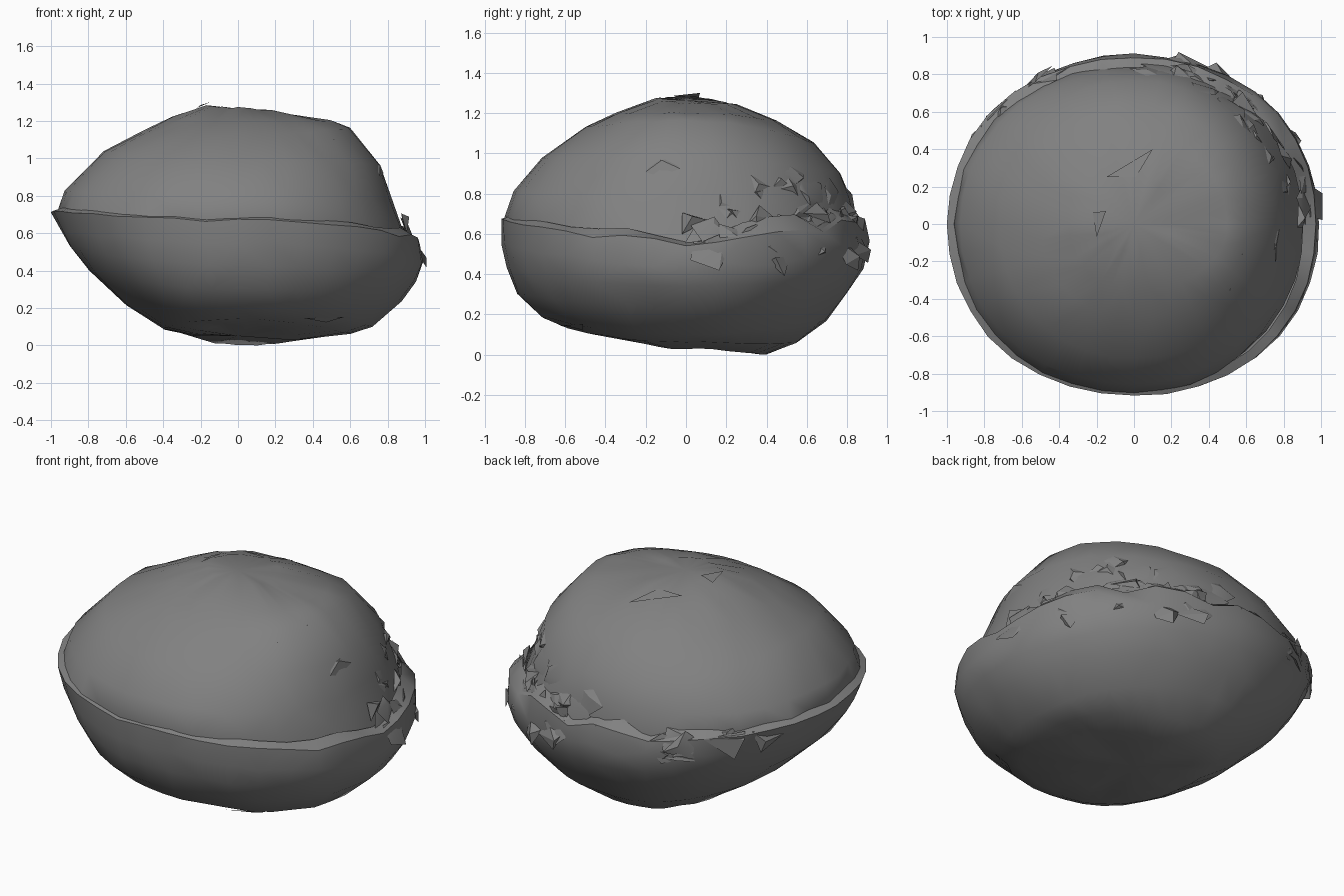
import bpy, bmesh, math, random
from mathutils import Vector

if "Cube" in bpy.data.objects:
    bpy.data.objects.remove(bpy.data.objects["Cube"])

random.seed(7)
SEG = 36

stone = bpy.data.materials.new("dark_stone")
stone.diffuse_color = (.22, .22, .22, 1)
stone.use_nodes = True
stone.node_tree.nodes["Principled BSDF"].inputs["Base Color"].default_value = stone.diffuse_color

# Side profiles (radius, height) for the +x, +y, -x, -y directions
LOWER = [
    [(.3, .03), (.6, .06), (.72, .1), (.88, .24), (.95, .34), (1.0, .46), (.985, .57)],
    [(.4, .0), (.55, .06), (.7, .17), (.8, .3), (.88, .43), (.915, .55), (.89, .65)],
    [(.25, .06), (.4, .09), (.6, .22), (.8, .4), (.9, .53), (.95, .62), (1.0, .72)],
    [(.4, .11), (.62, .145), (.72, .19), (.84, .3), (.89, .43), (.915, .55), (.92, .67)],
]
UPPER = [
    [(.2, 1.25), (.5, 1.2), (.6, 1.16), (.76, .97), (.82, .78), (.87, .66), (.91, .52)],
    [(.25, 1.24), (.45, 1.16), (.64, 1.05), (.77, .9), (.82, .78), (.85, .66), (.86, .52)],
    [(.17, 1.28), (.35, 1.22), (.5, 1.15), (.72, 1.04), (.93, .82), (.96, .72), (.91, .6)],
    [(.15, 1.27), (.35, 1.2), (.5, 1.13), (.72, .98), (.86, .81), (.905, .68), (.87, .55)],
]


def surface(prof, a, i):
    """Point on a shell at azimuth a and fractional ring i."""
    c, s = math.cos(a), math.sin(a)
    p, q = prof[0 if c >= 0 else 2], prof[1 if s >= 0 else 3]
    k = max(0, min(int(i), len(p) - 2))
    t = i - k
    mix = lambda pr, n: pr[k][n] * (1 - t) + pr[k + 1][n] * t
    bulge = 1 + .02 * math.sin(2 * a) ** 2
    return Vector((c * mix(p, 0) * bulge, s * mix(q, 0) * bulge,
                   c * c * mix(p, 1) + s * s * mix(q, 1)))


def roughness(a):
    """Breakage is strongest at the right and back."""
    return .12 + .88 * max(0, math.cos(a - math.radians(45)))


def finish(name, bm, angle):
    bmesh.ops.recalc_face_normals(bm, faces=bm.faces)
    me = bpy.data.meshes.new(name)
    bm.to_mesh(me)
    bm.free()
    me.materials.append(stone)
    ob = bpy.data.objects.new(name, me)
    bpy.context.collection.objects.link(ob)
    bpy.ops.object.select_all(action='DESELECT')
    bpy.context.view_layer.objects.active = ob
    ob.select_set(True)
    bpy.ops.object.shade_smooth_by_angle(angle=math.radians(angle))


def shell(name, prof, pole_z, lip):
    bm = bmesh.new()
    angles = [2 * math.pi * j / SEG for j in range(SEG)]
    n = len(prof[0])
    rings = []
    for i in range(n):
        ring = []
        for a in angles:
            co = surface(prof, a, i)
            amt, rad = .005, .006
            if lip and i >= n - 2:
                amt = .006 + .035 * roughness(a)
                rad = .003 + .014 * roughness(a)
            elif not lip and i >= n - 3:
                amt = .005 + .02 * roughness(a)
            co.z = max(0, co.z + random.uniform(-amt, amt))
            k = 1 + random.uniform(-rad, rad * .4)
            co.x *= k
            co.y *= k
            ring.append(bm.verts.new(co))
        rings.append(ring)
    if lip:
        # broken ledge closing the rim against the dome
        ring = []
        for v, a in zip(rings[-1], angles):
            r = roughness(a)
            k = .95 - .03 * r
            ring.append(bm.verts.new((v.co.x * k, v.co.y * k,
                        v.co.z + .015 + random.uniform(.0, .09) * r)))
        rings.append(ring)
    pole = bm.verts.new((0, 0, pole_z))
    for j in range(SEG):
        m = (j + 1) % SEG
        bm.faces.new((pole, rings[0][j], rings[0][m]))
        for r0, r1 in zip(rings, rings[1:]):
            if r1 is rings[-1] and lip:
                r1 = rings[-1]
            bm.faces.new((r0[j], r1[j], r1[m], r0[m]))
    bmesh.ops.triangulate(bm, faces=[f for f in bm.faces if len(f.verts) > 3])
    finish(name, bm, 36)


shell("lower_rock", LOWER, .05, True)
shell("upper_rock", UPPER, 1.265, False)


def chip(bm, centre, out, size, tall, lift, sink=.02):
    """Low irregular pyramid of stone lying against the surface."""
    out = out.normalized()
    u = out.cross(Vector((0, 0, 1)))
    u = u.normalized() if u.length > .01 else Vector((1, 0, 0))
    w = u.cross(out)
    start = random.uniform(0, 6.28)
    n = random.choice((3, 4, 5))
    base = []
    for k in range(n):
        t = start + 2 * math.pi * k / n + random.uniform(-.3, .3)
        r = size * random.uniform(.7, 1.3)
        base.append(bm.verts.new(centre - out * random.uniform(0, sink)
                                 + u * math.cos(t) * r + w * math.sin(t) * r * tall))
    tip = bm.verts.new(centre + out * lift + u * random.uniform(-.6, .6) * size
                       + w * random.uniform(-.6, .6) * size * tall)
    for k in range(n):
        bm.faces.new((base[k], base[(k + 1) % n], tip))
    bm.faces.new(base[::-1])


def normal_at(prof, a, i):
    d1 = surface(prof, a + .05, i) - surface(prof, a - .05, i)
    d2 = surface(prof, a, i + .2) - surface(prof, a, i - .2)
    n = d1.cross(d2)
    return n if n.dot(surface(prof, a, i) - Vector((0, 0, .6))) > 0 else -n


# Broken plates along the right and back rim
bm = bmesh.new()
for k in range(44):
    a = math.radians(random.gauss(48, 36))
    p = surface(LOWER, a, random.uniform(5.0, 6))
    up = random.uniform(-.03, .13)
    p.z += up
    k2 = .985 - max(0, up) * .65
    p.x *= k2
    p.y *= k2
    slope = random.uniform(.1, .6)
    chip(bm, p, Vector((p.x, p.y, slope)), random.uniform(.07, .13), .75,
         random.uniform(.0, .03))
finish("rim_plates", bm, 25)

# Scattered flakes on the right of the dome
bm = bmesh.new()
for k in range(14):
    a = math.radians(random.gauss(42, 28))
    i = random.uniform(3.1, 5)
    chip(bm, surface(UPPER, a, i), normal_at(UPPER, a, i),
         random.uniform(.06, .11), .8, random.uniform(.005, .02))
finish("dome_flakes", bm, 25)

# Thin slivers on the crown
bm = bmesh.new()
for tri in (((-.15, .25, 1.245), (.1, .4, 1.195), (.01, .25, 1.245)),
            ((-.22, .06, 1.27), (-.15, .07, 1.3), (-.2, -.07, 1.285)),
            ((.48, -.26, 1.12), (.58, -.16, 1.15), (.51, -.36, 1.1))):
    bm.faces.new([bm.verts.new(c) for c in tri])
# Sliver on the front underside
low = [surface(LOWER, math.radians(a), i) for a, i in ((-60, 1.7), (-42, 2.15), (-47, 1.6))]
bm.faces.new([bm.verts.new(c + Vector((.003, -.008, -.008))) for c in low])
finish("slivers", bm, 25)

# Slab ledge at the back left
bm = bmesh.new()
for a in (124, 137, 149):
    p = surface(LOWER, math.radians(a), 5.6)
    chip(bm, p, Vector((p.x, p.y, .1)), .14, .6, .015)
finish("back_ledge", bm, 25)
